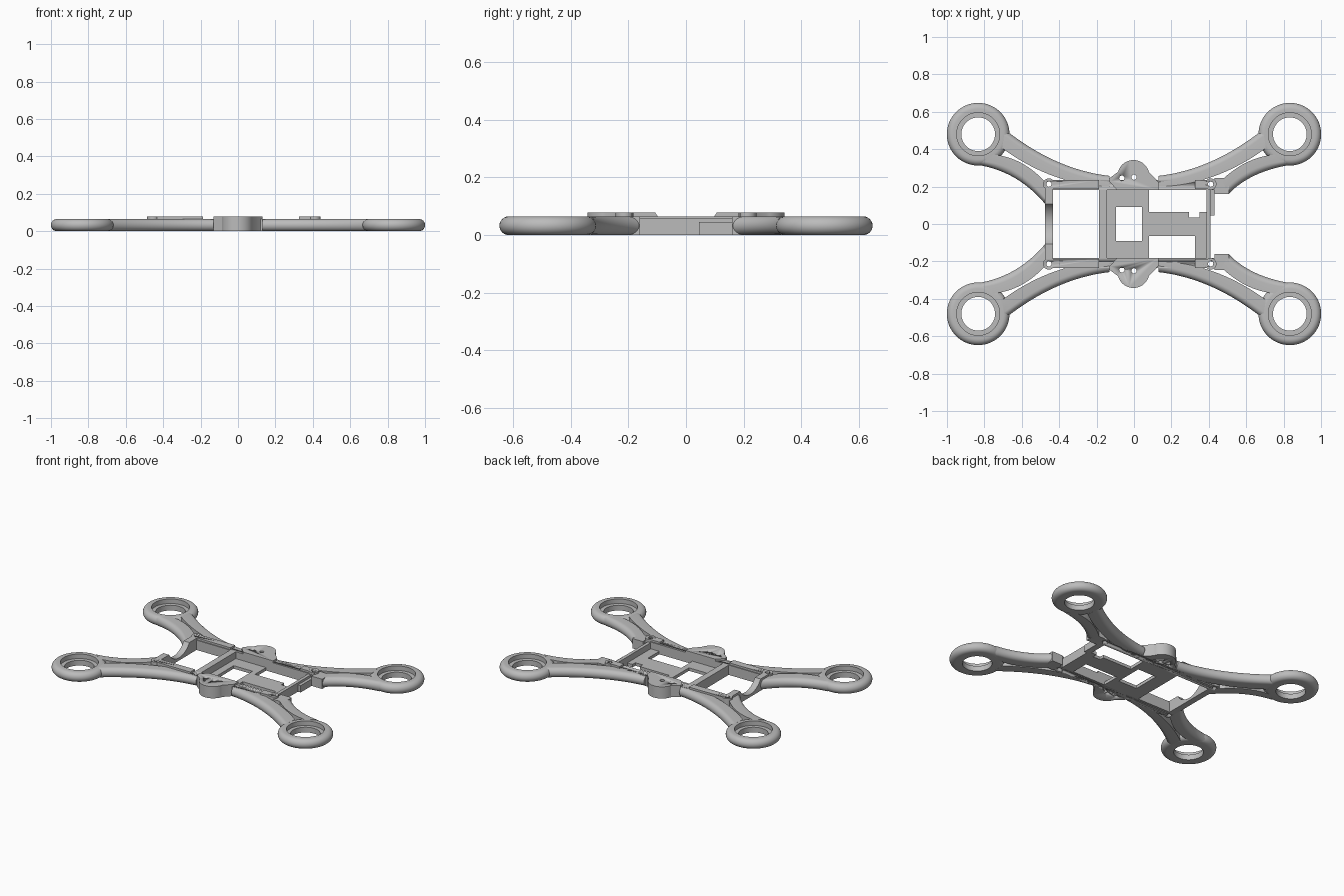
import bpy, bmesh
from math import sin, cos, pi, sqrt, radians
from mathutils import Vector

if "Cube" in bpy.data.objects:
    bpy.data.objects.remove(bpy.data.objects["Cube"])

H = 0.065      # frame thickness
TOP = 0.078    # raised pads
R = H / 2      # rounding of the outer rims

grey = bpy.data.materials.new("plain_grey")
grey.use_nodes = True
grey.diffuse_color = (0.5, 0.5, 0.5, 1)
grey.node_tree.nodes["Principled BSDF"].inputs["Base Color"].default_value = (0.5, 0.5, 0.5, 1)


def finish(name, bm):
    bmesh.ops.recalc_face_normals(bm, faces=bm.faces)
    mesh = bpy.data.meshes.new(name)
    bm.to_mesh(mesh)
    bm.free()
    mesh.materials.append(grey)
    mesh.shade_smooth()
    mesh.set_sharp_from_angle(angle=radians(30))
    obj = bpy.data.objects.new(name, mesh)
    bpy.context.collection.objects.link(obj)
    return obj


def skin(name, sections, closed):
    """Bridge closed cross-sections; join last to first or cap the ends."""
    bm = bmesh.new()
    rows = [[bm.verts.new(p) for p in s] for s in sections]
    n = len(rows[0])
    pairs = list(zip(rows, rows[1:])) + ([(rows[-1], rows[0])] if closed else [])
    for a, b in pairs:
        for i in range(n):
            j = (i + 1) % n
            bm.faces.new((a[i], a[j], b[j], b[i]))
    if not closed:
        bm.faces.new(rows[0])
        bm.faces.new(rows[-1])
    return finish(name, bm)


def prism(name, outline, z0, z1):
    return skin(name, [[(x, y, z) for x, y in outline] for z in (z0, z1)], False)


def box(name, x0, x1, y0, y1, z0, z1):
    return prism(name, [(x0, y0), (x1, y0), (x1, y1), (x0, y1)], z0, z1)


def disc(name, x, y, r, z0, z1, n=32):
    pts = [(x + r * cos(2 * pi * i / n), y + r * sin(2 * pi * i / n)) for i in range(n)]
    return prism(name, pts, z0, z1)


def drill(obj, holes):
    """Cut round through holes into a part and apply the result."""
    for x, y in holes:
        cutter = disc("hole_cutter", x, y, 0.014, -0.1, 0.2, 20)
        cutter.hide_render = True
        mod = obj.modifiers.new("hole", 'BOOLEAN')
        mod.operation = 'DIFFERENCE'
        mod.solver = 'EXACT'
        mod.object = cutter
        dg = bpy.context.evaluated_depsgraph_get()
        mesh = bpy.data.meshes.new_from_object(obj.evaluated_get(dg))
        obj.modifiers.clear()
        obj.data = mesh
        bpy.data.objects.remove(cutter)


def bezier(a, c, b, n=20):
    a, b, c = Vector(a), Vector(b), Vector(c)
    return [a * (1 - t) ** 2 + c * 2 * t * (1 - t) + b * t * t
            for t in (i / n for i in range(n + 1))]


def rail(name, outer, inner, sx, sy):
    """Arm rail: flat inner side, half-round outer side."""
    sections = []
    for o, i in zip(bezier(*outer), bezier(*inner)):
        d = (o - i).normalized()
        sec = [(sx * i.x, sy * i.y, 0)]
        for k in range(13):
            a = -pi / 2 + pi * k / 12
            p = o - d * R * (1 - cos(a))
            sec.append((sx * p.x, sy * p.y, R + R * sin(a)))
        sections.append(sec + [(sx * i.x, sy * i.y, H)])
    return skin(name, sections, False)


def motor_ring(name, cx, cy, n=64):
    rim = [(0.135 + R * cos(a), R + R * sin(a))
           for a in (-pi / 2 + pi * k / 12 for k in range(13))]
    profile = rim + [(0.115, H), (0.115, 0.035), (0.09, 0.035), (0.09, 0)]
    return skin(name, [[(cx + r * cos(t), cy + r * sin(t), z) for r, z in profile]
                       for t in (2 * pi * i / n for i in range(n))], True)


LEFT_X, RIGHT_X, BOSS_Y = -0.455, 0.41, 0.213

for sx, side in ((-1, "right"), (1, "left")):
    for sy, end in ((-1, "front"), (1, "back")):
        tag = end + "_" + side
        # Motor ring and the two rails of each arm
        motor_ring(tag + "_motor_ring", sx * 0.833, sy * 0.48)
        rail(tag + "_outer_rail", ((0.69, 0.505), (0.42, 0.29), (0.13, 0.257)),
             ((0.705, 0.405), (0.43, 0.205), (0.13, 0.2)), sx, sy)
        if sx < 0:
            tips = (0.475, 0.107), (0.475, 0.225)
        else:
            tips = (0.505, 0.16), (0.47, 0.235)
        rail(tag + "_inner_rail", ((0.83, 0.315), (0.62, 0.28), tips[0]),
             ((0.76, 0.372), (0.60, 0.36), tips[1]), sx, sy)

for s, end in ((-1, "front"), (1, "back")):
    bosses = [(LEFT_X, s * BOSS_Y), (RIGHT_X, s * BOSS_Y)]

    def strip(name, x0, x1, y0, y1, z0, z1):
        return box(end + name, x0, x1, min(s * y0, s * y1), max(s * y0, s * y1), z0, z1)

    # Long frame rails, raised strips and screw bosses
    drill(strip("_frame_rail", -0.475, 0.43, 0.182, 0.235, 0, H), bosses)
    drill(strip("_long_pad", -0.475, -0.187, 0.188, 0.235, H, TOP), bosses[:1])
    drill(strip("_short_pad", 0.325, 0.43, 0.188, 0.235, H, TOP), bosses[1:])
    drill(strip("_arm_root", 0.43, 0.508, 0.16, 0.245, 0, H), bosses[1:])
    for (x, y), where in zip(bosses, ("right", "left")):
        drill(disc(end + "_" + where + "_boss", x, y, 0.031, 0, TOP), [(x, y)])

    # Rounded side lobe with two holes
    arc = [(-0.003 + 0.085 * cos(a), 0.257 + 0.085 * sin(a))
           for a in (radians(15 + 150 * k / 20) for k in range(21))]
    outline = [(-0.09, 0.182), (0.13, 0.182), (0.13, 0.225)] + arc + [(-0.13, 0.245), (-0.13, 0.225)]
    lobe = prism(end + "_lobe", [(x, s * y) for x, y in outline], 0, TOP)
    drill(lobe, [(-0.065, s * 0.245), (0.0, s * 0.25)])

# End wall with a round saddle
half, depth = 0.107, 0.06
rad = (half ** 2 + depth ** 2) / (2 * depth)
dip = []
for k in range(25):
    y = -half + 2 * half * k / 24
    dip.append((y, TOP - depth + rad - sqrt(rad * rad - y * y)))
shape = [(-0.19, 0), (-0.19, TOP)] + dip + [(0.19, TOP), (0.19, 0)]
skin("saddle_wall", [[(x, y, z) for y, z in shape] for x in (-0.475, -0.433)], False)

# Cross wall and opposite end wall with its stepped block
box("cross_wall", -0.187, -0.144, -0.185, 0.185, 0, H)
box("end_wall", 0.388, 0.41, -0.185, 0.185, 0, 0.06)
box("end_block", 0.41, 0.43, 0.045, 0.185, 0, 0.045)

# Sunken floor plate around a square window
FLOOR = 0.02
box("floor_window_right", -0.144, -0.096, -0.185, 0.185, 0, FLOOR)
box("floor_window_left", 0.043, 0.08, -0.185, 0.185, 0, FLOOR)
box("floor_window_front", -0.096, 0.043, -0.185, -0.092, 0, FLOOR)
box("floor_window_back", -0.096, 0.043, 0.092, 0.185, 0, FLOOR)

# Notched tongue and its foot
prism("floor_tongue", [(0.08, -0.064), (0.325, -0.064), (0.325, -0.185), (0.39, -0.185),
                       (0.39, 0.064), (0.35, 0.064), (0.35, 0.034), (0.295, 0.034),
                       (0.295, 0.064), (0.08, 0.064)], 0, FLOOR)
